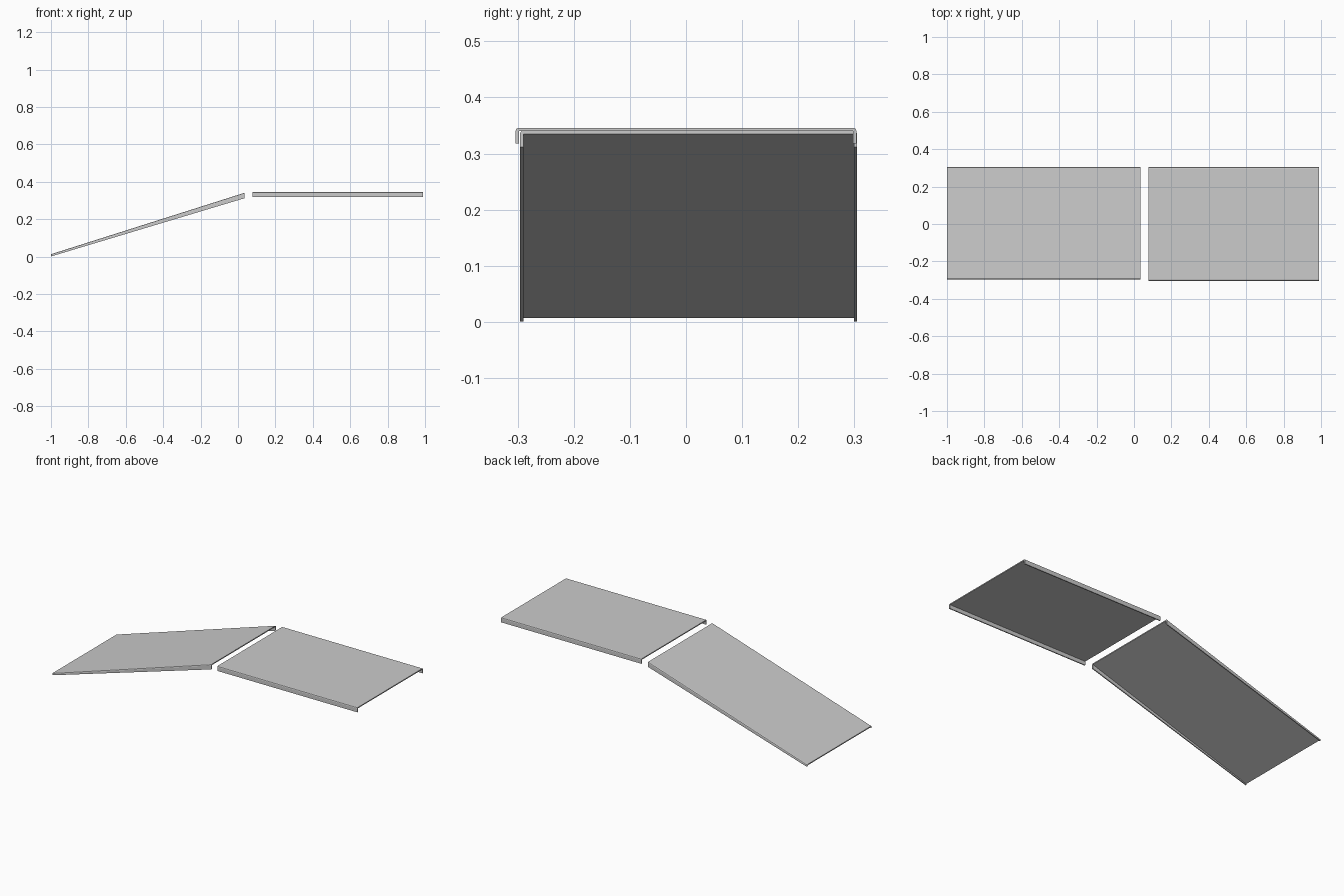
import bpy, bmesh

if "Cube" in bpy.data.objects:
    bpy.data.objects.remove(bpy.data.objects["Cube"])


def section(y0, y1, depth, t, r):
    """Downward-opening channel: (y, drop below top), outer loop then inner loop."""
    outer = [(y0, -depth), (y0, -r), (y0 + r * 0.3, -r * 0.3), (y0 + r, 0),
             (y1 - r, 0), (y1 - r * 0.3, -r * 0.3), (y1, -r), (y1, -depth)]
    inner = [(y1 - t, -depth), (y1 - t, -t), (y0 + t, -t), (y0 + t, -depth)]
    return outer + inner


def channel(name, y0, y1, ends, t=0.006):
    """Loft the channel section between stations of (x, top z, lip depth)."""
    bm = bmesh.new()
    rings = []
    for x, z, depth in ends:
        pts = section(y0, y1, depth, t, 0.006)
        rings.append([bm.verts.new((x, y, z + dz)) for y, dz in pts])
    n = len(rings[0])
    for a, b in zip(rings, rings[1:]):
        for i in range(n):
            j = (i + 1) % n
            bm.faces.new((a[i], a[j], b[j], b[i]))
    bm.faces.new(rings[0])
    bm.faces.new(rings[-1][::-1])
    bmesh.ops.recalc_face_normals(bm, faces=bm.faces)
    bmesh.ops.triangulate(bm, faces=[f for f in bm.faces if len(f.verts) > 4])
    mesh = bpy.data.meshes.new(name)
    bm.to_mesh(mesh)
    bm.free()
    obj = bpy.data.objects.new(name, mesh)
    bpy.context.collection.objects.link(obj)
    return obj


# Sloping ramp, side lips tapering towards the ground
channel("ramp_panel", -0.296, 0.305, [(-1.0, 0.013, 0.012), (0.034, 0.341, 0.029)])

# Level platform with turned-down side lips
channel("level_panel", -0.304, 0.304, [(0.078, 0.346, 0.028), (0.99, 0.346, 0.028)])
